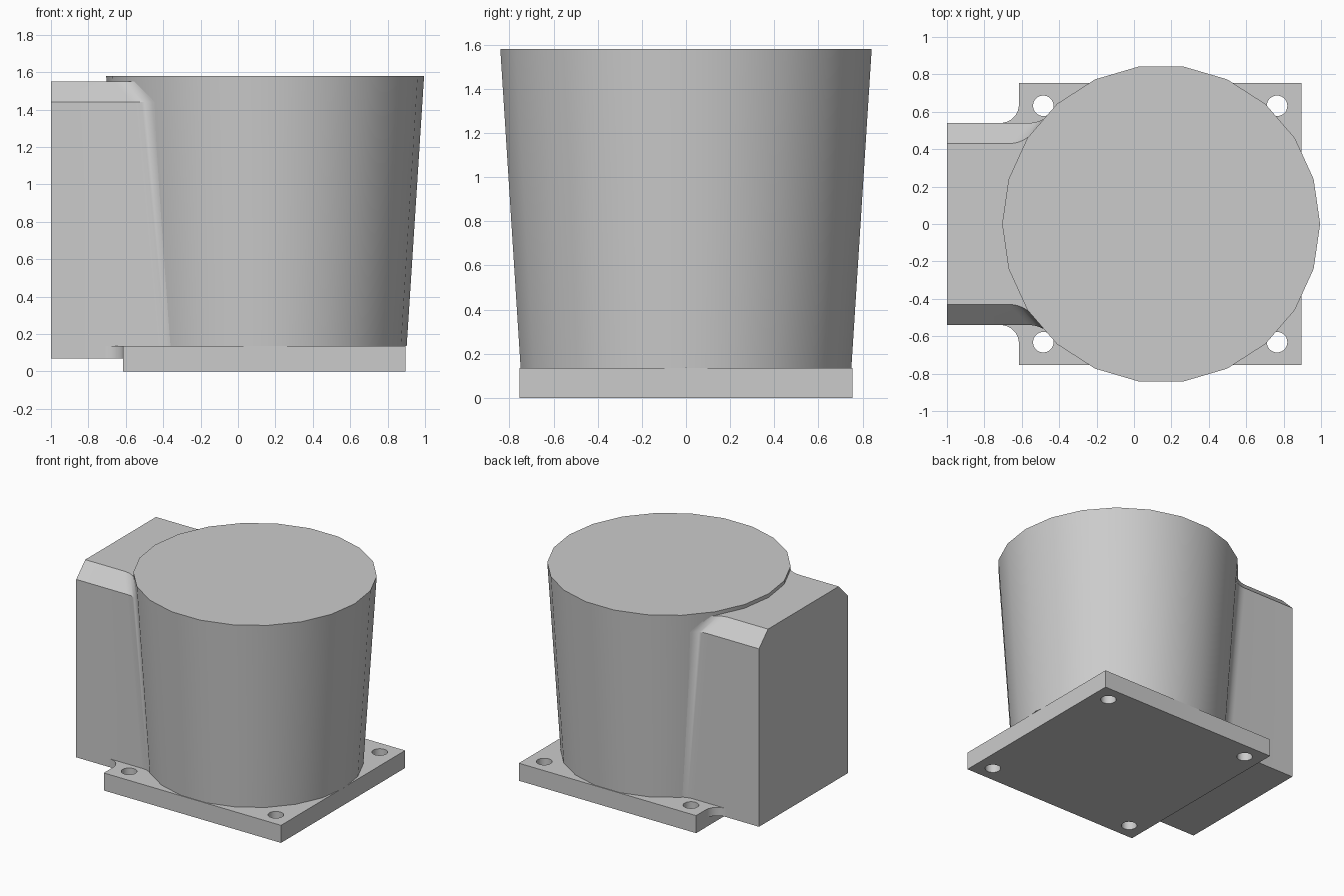
import bpy
import bmesh
from math import sin, cos, pi, sqrt, atan2

if "Cube" in bpy.data.objects:
    bpy.data.objects.remove(bpy.data.objects["Cube"], do_unlink=True)

grey = bpy.data.materials.new("light_grey")
grey.use_nodes = True
grey.diffuse_color = (0.6, 0.6, 0.6, 1)
grey.node_tree.nodes["Principled BSDF"].inputs["Base Color"].default_value = (0.6, 0.6, 0.6, 1)

AXIS = 0.145            # x of the drum axis
PLATE_X, PLATE_HALF, PLATE_TOP = 0.14, 0.755, 0.135
DRUM_TOP, R_LOW, R_HIGH = 1.58, 0.757, 0.85
BOX_LOW, BOX_HALF, BOX_TOP, CHAMFER = 0.07, 0.54, 1.55, 0.11


def loft(name, rings):
    """Skin equal-length rings of points and cap both ends."""
    bm = bmesh.new()
    rows = [[bm.verts.new(p) for p in ring] for ring in rings]
    n = len(rows[0])
    for a, b in zip(rows, rows[1:]):
        for i in range(n):
            j = (i + 1) % n
            bm.faces.new((a[i], a[j], b[j], b[i]))
    bm.faces.new(rows[0][::-1])
    bm.faces.new(rows[-1])
    bmesh.ops.recalc_face_normals(bm, faces=bm.faces)
    mesh = bpy.data.meshes.new(name)
    bm.to_mesh(mesh)
    bm.free()
    mesh.materials.append(grey)
    obj = bpy.data.objects.new(name, mesh)
    bpy.context.collection.objects.link(obj)
    return obj


def prism(name, outline, low, high):
    return loft(name, [[(x, y, z) for x, y in outline] for z in (low, high)])


def circle(x, y, r, n):
    return [(x + r * cos(2 * pi * i / n), y + r * sin(2 * pi * i / n)) for i in range(n)]


def activate(obj):
    bpy.ops.object.select_all(action='DESELECT')
    obj.select_set(True)
    bpy.context.view_layer.objects.active = obj


def combine(target, tool, operation):
    activate(target)
    mod = target.modifiers.new(operation.lower(), 'BOOLEAN')
    mod.operation, mod.solver, mod.object = operation, 'EXACT', tool
    bpy.ops.object.modifier_apply(modifier=mod.name)
    bpy.data.objects.remove(tool, do_unlink=True)


def smooth(obj):
    activate(obj)
    bpy.ops.object.shade_smooth_by_angle(angle=pi / 6)


# Square mounting plate
left, right = PLATE_X - PLATE_HALF, PLATE_X + PLATE_HALF
plate = prism("base_plate", [(left, -PLATE_HALF), (right, -PLATE_HALF),
                             (right, PLATE_HALF), (left, PLATE_HALF)], 0, PLATE_TOP)

# Rounded gussets between the plate edge and the side box
for side in (-1, 1):
    r = 0.1
    arc = [(left - r + r * sin(t * pi / 16), side * (BOX_HALF + r - r * cos(t * pi / 16)))
           for t in range(9)]
    outline = arc + [(left + 0.05, side * (BOX_HALF + r)),
                     (left + 0.05, side * (BOX_HALF - 0.05)),
                     (left - r, side * (BOX_HALF - 0.05))]
    combine(plate, prism("gusset", outline, BOX_LOW, PLATE_TOP), 'UNION')

# Corner bolt holes
for sx in (-1, 1):
    for sy in (-1, 1):
        hole = circle(PLATE_X + sx * 0.625, sy * 0.632, 0.055, 24)
        combine(plate, prism("bolt_hole", hole, -0.1, 0.3), 'DIFFERENCE')
smooth(plate)

# Tapered drum
drum = loft("tapered_drum", [[(x, y, z) for x, y in circle(AXIS, 0, r, 22)]
                             for r, z in ((R_LOW, PLATE_TOP), (R_HIGH, DRUM_TOP))])
smooth(drum)


# Side box whose walls sweep into the drum with a fillet
def box_ring(z, half, fillet=0.17, steps=8):
    taper = (z - PLATE_TOP) / (DRUM_TOP - PLATE_TOP)
    radius = 0.992 * (R_LOW + (R_HIGH - R_LOW) * taper)
    cy = half + fillet
    dx = -sqrt((radius + fillet) ** 2 - cy ** 2)
    start, end = -pi / 2, atan2(-cy, -dx)
    wall = [(-1, half)]
    for i in range(steps + 1):
        a = start + (end - start) * i / steps
        wall.append((AXIS + dx + fillet * cos(a), cy + fillet * sin(a)))
    wall.append((AXIS, 0.2))
    return [(x, y, z) for x, y in wall] + [(x, -y, z) for x, y in reversed(wall)]


side_box = loft("side_box", [box_ring(BOX_LOW, BOX_HALF),
                             box_ring(BOX_TOP - CHAMFER, BOX_HALF),
                             box_ring(BOX_TOP, BOX_HALF - CHAMFER)])
smooth(side_box)
